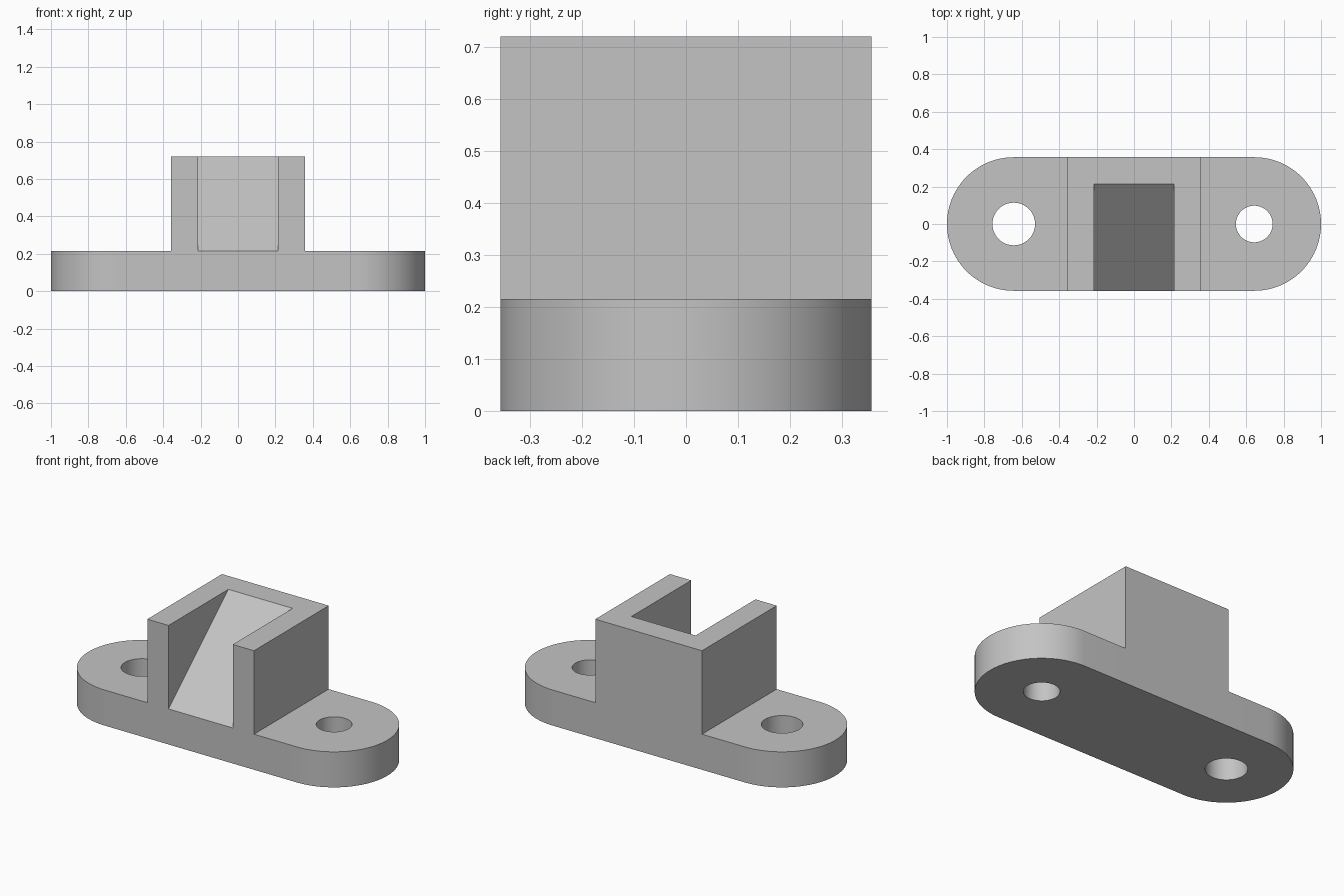
import bpy
import bmesh
from math import pi, cos, sin, radians
from mathutils import Vector

cube = bpy.data.objects.get("Cube")
if cube:
    bpy.data.objects.remove(cube, do_unlink=True)

HALF_DEPTH = 0.357     # half depth, end radius and half width of the block
PLATE_TOP = 0.215
BLOCK_TOP = 0.72
POCKET = 0.215         # half width of the pocket, and the y of its back edge
HOLE_X = 1 - HALF_DEPTH

grey = bpy.data.materials.new("plain_grey")
grey.use_nodes = True
colour = (0.55, 0.55, 0.55, 1)
grey.diffuse_color = colour
grey.node_tree.nodes["Principled BSDF"].inputs["Base Color"].default_value = colour


def prism(name, outline, sweep):
    """Extrude a closed 3D outline along the sweep vector."""
    bm = bmesh.new()
    face = bm.faces.new([bm.verts.new(p) for p in outline])
    top = bmesh.ops.extrude_face_region(bm, geom=[face], use_keep_orig=True)["geom"]
    moved = [v for v in top if isinstance(v, bmesh.types.BMVert)]
    bmesh.ops.translate(bm, verts=moved, vec=Vector(sweep))
    bmesh.ops.recalc_face_normals(bm, faces=bm.faces)
    mesh = bpy.data.meshes.new(name)
    bm.to_mesh(mesh)
    bm.free()
    mesh.materials.append(grey)
    obj = bpy.data.objects.new(name, mesh)
    bpy.context.collection.objects.link(obj)
    return obj


def arc(x, radius, start, sweep, z, steps):
    return [(x + radius * cos(start + sweep * i / steps),
             radius * sin(start + sweep * i / steps), z) for i in range(steps + 1)]


def combine(body, tool, operation):
    """Apply a boolean and discard the tool."""
    mod = body.modifiers.new(operation.title(), "BOOLEAN")
    mod.operation, mod.solver, mod.object = operation, "EXACT", tool
    bpy.context.view_layer.objects.active = body
    bpy.ops.object.modifier_apply(modifier=mod.name)
    bpy.data.objects.remove(tool, do_unlink=True)


# Base plate with round ends
ends = (arc(HOLE_X, HALF_DEPTH, -pi / 2, pi, 0, 48)
        + arc(-HOLE_X, HALF_DEPTH, pi / 2, pi, 0, 48))
bracket = prism("mounting_bracket", ends, (0, 0, PLATE_TOP))

# Square block standing on the plate
h = HALF_DEPTH
block = prism("block", [(-h, -h, 0), (h, -h, 0), (h, h, 0), (-h, h, 0)], (0, 0, BLOCK_TOP))
combine(bracket, block, "UNION")

# Pocket with a sloping floor, open at the front and top
slope = (BLOCK_TOP - PLATE_TOP) / (POCKET + h)
front, back = -h - 0.1, POCKET + 0.1
low, high = PLATE_TOP - 0.1 * slope, BLOCK_TOP + 0.1 * slope
wedge = prism("pocket_cutter",
              [(-POCKET, front, low), (-POCKET, back, high), (-POCKET, front, high)],
              (2 * POCKET, 0, 0))
combine(bracket, wedge, "DIFFERENCE")

# Screw holes, the right one wider
for x, radius in ((-HOLE_X, 0.114), (HOLE_X, 0.098)):
    hole = prism("hole_cutter", arc(x, radius, 0, 2 * pi, -0.1, 64)[:-1], (0, 0, 0.5))
    combine(bracket, hole, "DIFFERENCE")

# Smooth round walls, crisp edges
bpy.ops.object.select_all(action="DESELECT")
bracket.select_set(True)
bpy.context.view_layer.objects.active = bracket
bpy.ops.object.shade_smooth_by_angle(angle=radians(30))
